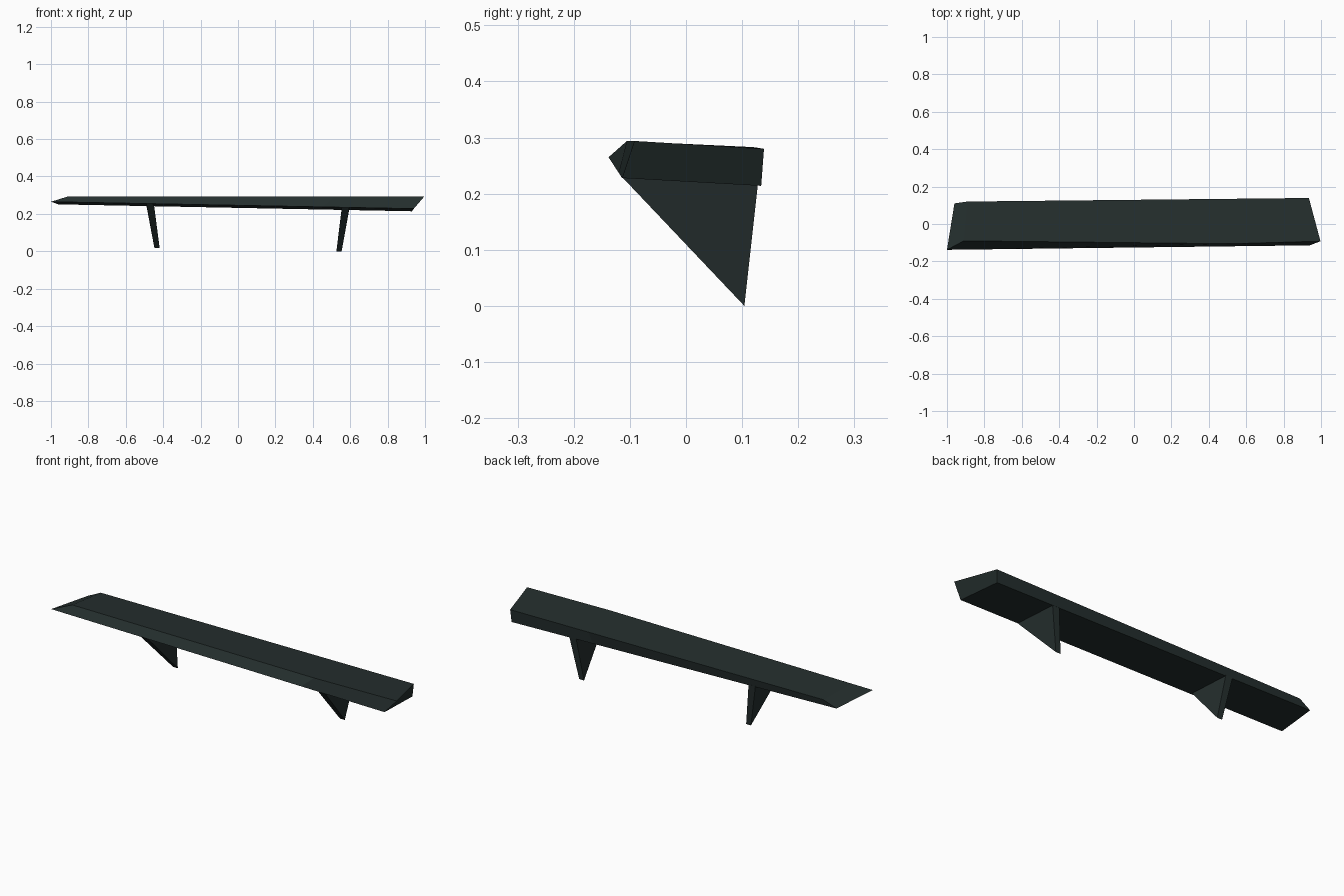
import bpy
import bmesh
from mathutils import Vector

cube = bpy.data.objects.get("Cube")
if cube:
    bpy.data.objects.remove(cube, do_unlink=True)

# Single dark green-grey paint
paint = bpy.data.materials.new("dark_green_grey")
colour = (0.018, 0.028, 0.027, 1)
paint.use_nodes = True
paint.diffuse_color = colour
paint.node_tree.nodes["Principled BSDF"].inputs["Base Color"].default_value = colour


def loft(name, sections):
    """Closed solid through matching cross-sections."""
    bm = bmesh.new()
    rings = [[bm.verts.new(p) for p in ring] for ring in sections]
    n = len(rings[0])
    for a, b in zip(rings, rings[1:]):
        for i in range(n):
            j = (i + 1) % n
            bm.faces.new((a[i], a[j], b[j], b[i]))
    bm.faces.new(rings[0][::-1])
    bm.faces.new(rings[-1])
    bmesh.ops.recalc_face_normals(bm, faces=bm.faces)
    mesh = bpy.data.meshes.new(name)
    bm.to_mesh(mesh)
    bm.free()
    mesh.materials.append(paint)
    obj = bpy.data.objects.new(name, mesh)
    bpy.context.collection.objects.link(obj)
    return obj


# Long plank: front bottom, front top, back top, back bottom at each end
left_end = [Vector(p) for p in (
    (-1.0, -0.138, 0.265), (-0.91, -0.09, 0.293),
    (-0.89, 0.12, 0.283), (-0.96, 0.11, 0.251))]
right_end = [Vector(p) for p in (
    (0.94, -0.114, 0.228), (0.997, -0.092, 0.294),
    (0.935, 0.139, 0.28), (0.93, 0.134, 0.214))]
middle = [a.lerp(b, 0.75) for a, b in zip(left_end, right_end)]
middle[1].y -= 0.014
loft("plank", [left_end, middle, right_end])


# Triangular bracket legs leaning inwards
def leg(name, top_x, foot_x, front, back, foot):
    profile = [(top_x, *front), (top_x, *back), (foot_x, *foot)]
    half = (0.02, 0.02, 0.014)
    loft(name, [[(x + side * h, y, z) for (x, y, z), h in zip(profile, half)]
                for side in (-1, 1)])


leg("right_leg", 0.575, 0.54, (-0.118, 0.234), (0.129, 0.225), (0.104, 0.0))
leg("left_leg", -0.47, -0.433, (-0.125, 0.256), (0.118, 0.246), (0.094, 0.018))
